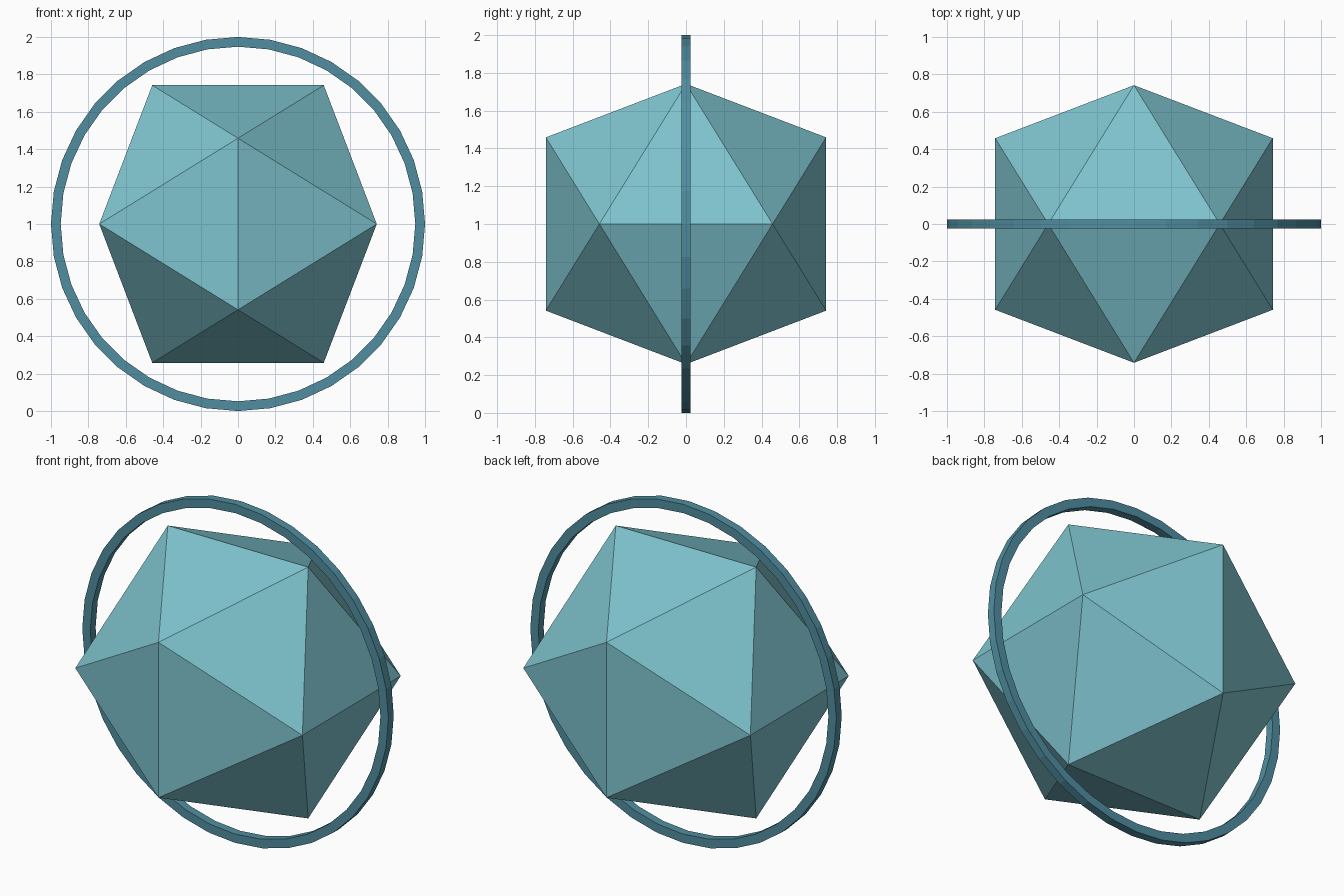
import bpy
import bmesh
from math import cos, sin, tau

cube = bpy.data.objects.get("Cube")
if cube:
    bpy.data.objects.remove(cube, do_unlink=True)


def make_material(name, color):
    mat = bpy.data.materials.new(name)
    mat.use_nodes = True
    mat.diffuse_color = color
    mat.node_tree.nodes["Principled BSDF"].inputs["Base Color"].default_value = color
    return mat


def make_object(name, bm, mat):
    bmesh.ops.recalc_face_normals(bm, faces=bm.faces)
    mesh = bpy.data.meshes.new(name)
    bm.to_mesh(mesh)
    bm.free()
    mesh.materials.append(mat)
    obj = bpy.data.objects.new(name, mesh)
    obj.location.z = 1
    bpy.context.collection.objects.link(obj)
    return obj


pale_teal = make_material("pale teal", (0.21, 0.55, 0.62, 1))
deep_teal = make_material("deep teal", (0.08, 0.27, 0.35, 1))

# Icosahedron: corners of three crossed golden rectangles, hulled
LONG = 0.742
SHORT = LONG / 1.618
bm = bmesh.new()
for s in (-SHORT, SHORT):
    for l in (-LONG, LONG):
        for corner in ((s, 0, l), (l, s, 0), (0, l, s)):
            bm.verts.new(corner)
bmesh.ops.convex_hull(bm, input=bm.verts)
make_object("core_gem", bm, pale_teal)

# Ring: square section swept around the front-back axis
SIDES = 36
OUTER, INNER, HALF = 1.0, 0.948, 0.025
section = ((OUTER, -HALF), (OUTER, HALF), (INNER, HALF), (INNER, -HALF))
bm = bmesh.new()
loops = []
for i in range(SIDES):
    a = tau * i / SIDES
    loops.append([bm.verts.new((r * cos(a), y, r * sin(a))) for r, y in section])
for i, loop in enumerate(loops):
    following = loops[(i + 1) % SIDES]
    for j in range(4):
        k = (j + 1) % 4
        bm.faces.new((loop[j], loop[k], following[k], following[j]))
make_object("outer_ring", bm, deep_teal)
